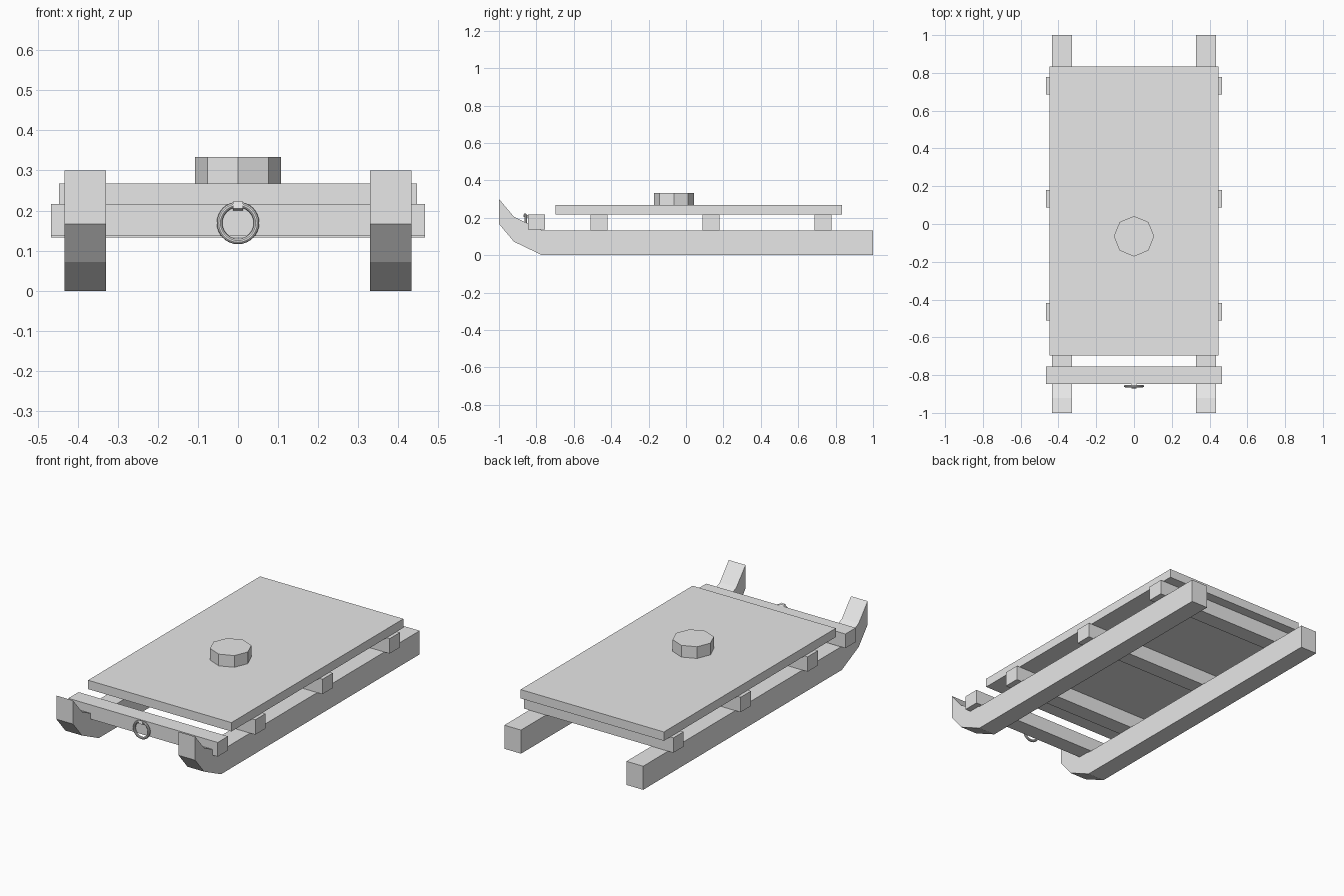
import bpy, bmesh, math

if "Cube" in bpy.data.objects:
    bpy.data.objects.remove(bpy.data.objects["Cube"])

grey = bpy.data.materials.new("plain grey")
grey.diffuse_color = (0.8, 0.8, 0.8, 1)
grey.use_nodes = True
grey.node_tree.nodes["Principled BSDF"].inputs["Base Color"].default_value = grey.diffuse_color


def finish(name, bm):
    bmesh.ops.recalc_face_normals(bm, faces=bm.faces[:])
    mesh = bpy.data.meshes.new(name)
    bm.to_mesh(mesh)
    bm.free()
    mesh.materials.append(grey)
    ob = bpy.data.objects.new(name, mesh)
    bpy.context.collection.objects.link(ob)
    return ob


def box(name, x, y, z):
    """Box from (min, max) pairs on each axis."""
    bm = bmesh.new()
    bmesh.ops.create_cube(bm, size=1)
    for v in bm.verts:
        v.co = [r[0] if c < 0 else r[1] for c, r in zip(v.co, (x, y, z))]
    return finish(name, bm)


def extrude_profile(name, profile, x0, x1):
    """Side profile of (y, z) points extruded along x."""
    bm = bmesh.new()
    face = bm.faces.new([bm.verts.new((x0, y, z)) for y, z in profile])
    new = bmesh.ops.extrude_face_region(bm, geom=[face])["geom"]
    bmesh.ops.translate(bm, vec=(x1 - x0, 0, 0),
                        verts=[g for g in new if isinstance(g, bmesh.types.BMVert)])
    return finish(name, bm)


# Runners with upturned front tips
runner = [(1, 0), (1, 0.133), (-0.77, 0.133), (-0.92, 0.205), (-1, 0.30),
          (-1, 0.167), (-0.92, 0.072), (-0.77, 0)]
extrude_profile("left_runner", runner, -0.433, -0.329)
extrude_profile("right_runner", runner, 0.329, 0.433)

# Crossbars under the deck, plus the front bar
for i, y in enumerate((-0.465, 0.133, 0.732)):
    box(f"crossbar_{i + 1}", (-0.466, 0.466), (y - 0.046, y + 0.046), (0.133, 0.217))
box("front_bar", (-0.466, 0.466), (-0.846, -0.755), (0.137, 0.217))

# Deck
box("deck", (-0.447, 0.447), (-0.697, 0.835), (0.217, 0.267))

# Octagonal mount on the deck
bm = bmesh.new()
bmesh.ops.create_cone(bm, cap_ends=True, segments=8, radius1=0.107, radius2=0.107, depth=0.066)
bmesh.ops.translate(bm, vec=(0, -0.065, 0.300), verts=bm.verts[:])
finish("octagonal_mount", bm)

# Tow ring and its staple
bpy.ops.mesh.primitive_torus_add(major_radius=0.046, minor_radius=0.007,
                                 major_segments=32, minor_segments=10,
                                 location=(0, -0.858, 0.169), rotation=(math.pi / 2, 0, 0))
ring = bpy.context.object
ring.name = "tow_ring"
ring.data.materials.append(grey)
bpy.ops.object.shade_smooth_by_angle()
staple = [(-0.843, 0.199), (-0.843, 0.213), (-0.866, 0.223), (-0.870, 0.205), (-0.860, 0.203)]
extrude_profile("ring_staple", staple, -0.013, 0.013)
